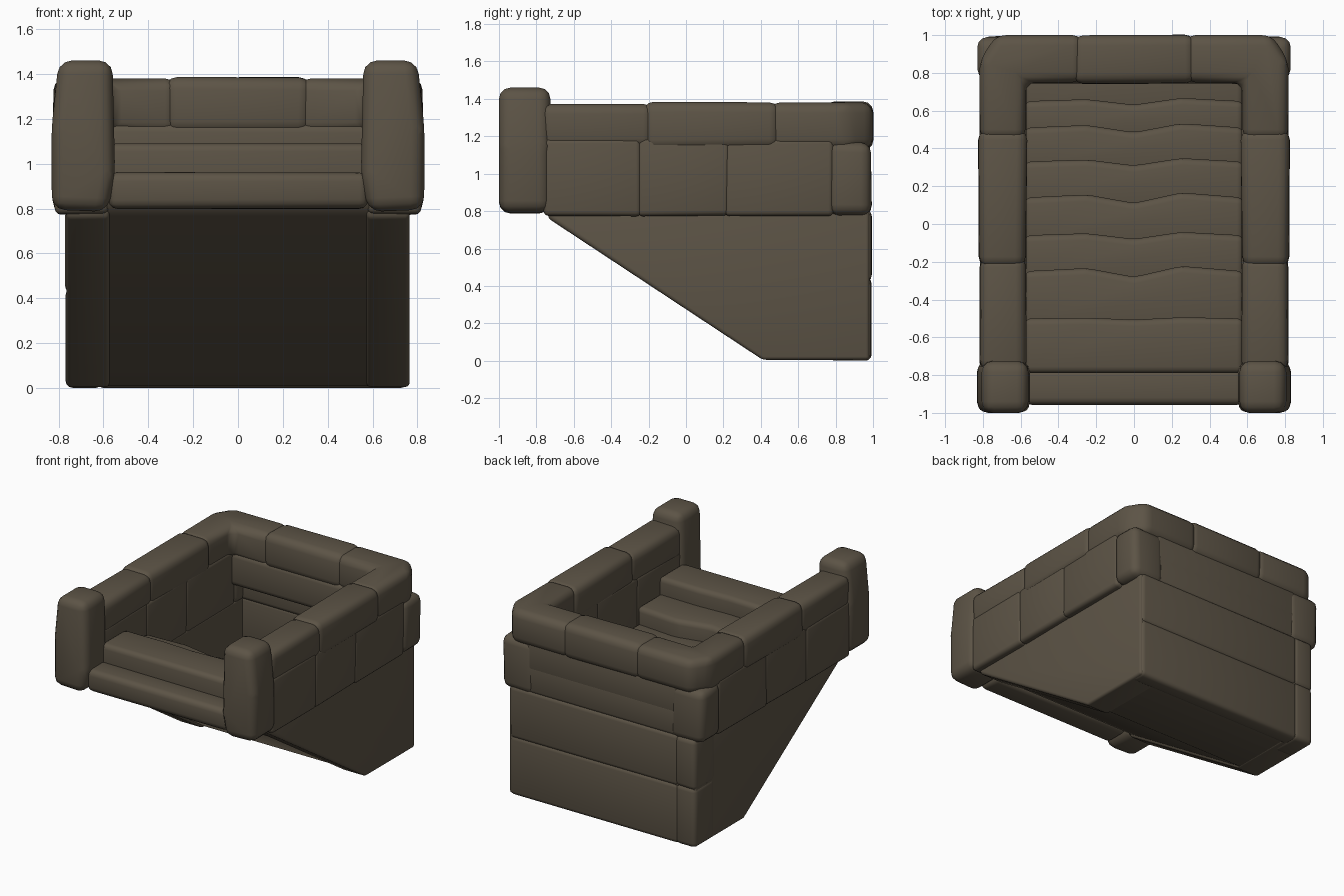
import bpy, bmesh, math, random
from mathutils import Vector

if "Cube" in bpy.data.objects:
    bpy.data.objects.remove(bpy.data.objects["Cube"])

random.seed(4)
stone = bpy.data.materials.new("dark brown stone")
stone.diffuse_color = (0.108, 0.088, 0.061, 1)
stone.use_nodes = True
stone.node_tree.nodes["Principled BSDF"].inputs["Base Color"].default_value = stone.diffuse_color


def prism(name, pts, axis, lo, hi, bevel=0.035, jitter=0.0):
    """Extrude a 2D outline along an axis, with rounded worn edges.
    Outline is (y,z) for axis x, (x,z) for axis y, (x,y) for axis z."""
    def place(p, h):
        return {'x': (h, p[0], p[1]), 'y': (p[0], h, p[1]), 'z': (p[0], p[1], h)}[axis]
    bm = bmesh.new()
    a = [bm.verts.new(place(p, lo)) for p in pts]
    b = [bm.verts.new(place(p, hi)) for p in pts]
    n = len(pts)
    bm.faces.new(a)
    bm.faces.new(b[::-1])
    for i in range(n):
        bm.faces.new((a[i], b[i], b[(i + 1) % n], a[(i + 1) % n]))
    for v in bm.verts:
        v.co += Vector([random.uniform(-jitter, jitter) for _ in range(3)])
    bmesh.ops.recalc_face_normals(bm, faces=bm.faces)
    if bevel:
        sharp = [e for e in bm.edges if e.calc_face_angle(0) > math.radians(5)]
        bmesh.ops.bevel(bm, geom=sharp, offset=bevel, segments=3, profile=0.5,
                        affect='EDGES', clamp_overlap=True)
    me = bpy.data.meshes.new(name)
    bm.to_mesh(me)
    bm.free()
    ob = bpy.data.objects.new(name, me)
    bpy.context.collection.objects.link(ob)
    me.materials.append(stone)
    bpy.ops.object.select_all(action='DESELECT')
    ob.select_set(True)
    bpy.context.view_layer.objects.active = ob
    bpy.ops.object.shade_smooth_by_angle(angle=math.radians(50))
    return ob


def block(name, x0, x1, y0, y1, z0, z1, bevel=0.035, jitter=0.006):
    return prism(name, [(x0, y0), (x1, y0), (x1, y1), (x0, y1)], 'z', z0, z1, bevel, jitter)


def mirrored(ob):
    m = ob.modifiers.new("mirror", 'MIRROR')
    m.use_axis = (True, False, False)
    return ob


# front pillars
mirrored(prism("front_pillar",
               [(0.58, 0.785), (0.548, 0.95), (0.56, 1.46), (0.80, 1.46), (0.832, 1.15), (0.83, 0.795)],
               'y', -1.0, -0.725, 0.06))

# side wall: lower course of blocks
cuts = [-0.75, -0.25, 0.22, 0.78]
for i in range(3):
    mirrored(block("side_block", 0.572, 0.815, cuts[i] - 0.012, cuts[i + 1] + 0.012,
                   0.775, 1.19, 0.028, 0.004))
mirrored(block("corner_block", 0.56, 0.828, 0.765, 0.99, 0.775, 1.17, 0.055))

# side wall: coping stones, slightly overlapping so the seams stay shallow
mirrored(block("side_coping", 0.57, 0.815, -0.78, -0.175, 1.13, 1.37, 0.055))
mirrored(block("side_coping", 0.57, 0.82, -0.23, 0.495, 1.13, 1.385, 0.055))

# L shaped coping stones at the back corners, with cut off outer corner
mirrored(prism("corner_coping",
               [(0.575, 0.445), (0.815, 0.445), (0.82, 0.86), (0.73, 1.0),
                (0.27, 1.0), (0.27, 0.75), (0.575, 0.75)], 'z', 1.13, 1.38, 0.055))
block("back_coping", -0.325, 0.325, 0.745, 1.0, 1.13, 1.388, 0.055)

# back wall: protruding block under the coping, thinner courses below it
block("back_upper_block", -0.63, 0.63, 0.742, 0.985, 0.93, 1.18, 0.04, 0.004)
block("back_upper_course", -0.62, 0.62, 0.86, 0.985, 0.785, 1.0, 0.03, 0.003)
block("back_middle_block", -0.63, 0.757, 0.87, 0.99, 0.42, 0.805, 0.03, 0.003)
block("back_bottom_block", -0.63, 0.757, 0.87, 0.99, 0.0, 0.44, 0.03, 0.0)
block("back_corner_column_top", -0.77, -0.6, 0.76, 0.993, 0.425, 0.80, 0.035, 0.003)
block("back_corner_column_bottom", -0.77, -0.6, 0.76, 0.993, 0.0, 0.445, 0.035, 0.0)

# sloped lower side walls
mirrored(prism("lower_side_wall",
               [(-0.74, 0.80), (-0.735, 0.76), (0.41, 0.005), (0.98, 0.005), (0.98, 0.80)],
               'x', 0.573, 0.765, 0.018))

# sloped underside of the staircase
prism("stair_underside",
      [(-0.78, 0.83), (-0.71, 0.765), (0.435, 0.008), (0.95, 0.008), (0.95, 0.13), (0.75, 0.13),
       (-0.5, 0.93), (-0.78, 0.93)], 'x', -0.585, 0.585, 0)

# threshold lip at the front
block("threshold", -0.58, 0.58, -0.958, -0.765, 0.80, 0.96, 0.04, 0.004)

# steps going down to the back, each with a wavy worn edge
edges = [-0.79, -0.5, -0.25, -0.06, 0.14, 0.33, 0.51, 0.65, 0.88]
wave = [(0.58, 0.0), (0.25, 0.02), (0.0, -0.022), (-0.25, 0.012), (-0.58, 0.0)]
for i in range(8):
    amp = 0.3 if i == 0 else random.uniform(0.8, 1.4)
    front = edges[i] if i == 0 else edges[i] - 0.06
    top = 1.09 - 0.125 * i
    pts = [(-0.58, front), (0.58, front)]
    pts += [(x, edges[i + 1] + w * amp) for x, w in wave]
    prism("step", pts, 'z', max(top - 0.24, 0.03), top, 0.035)
